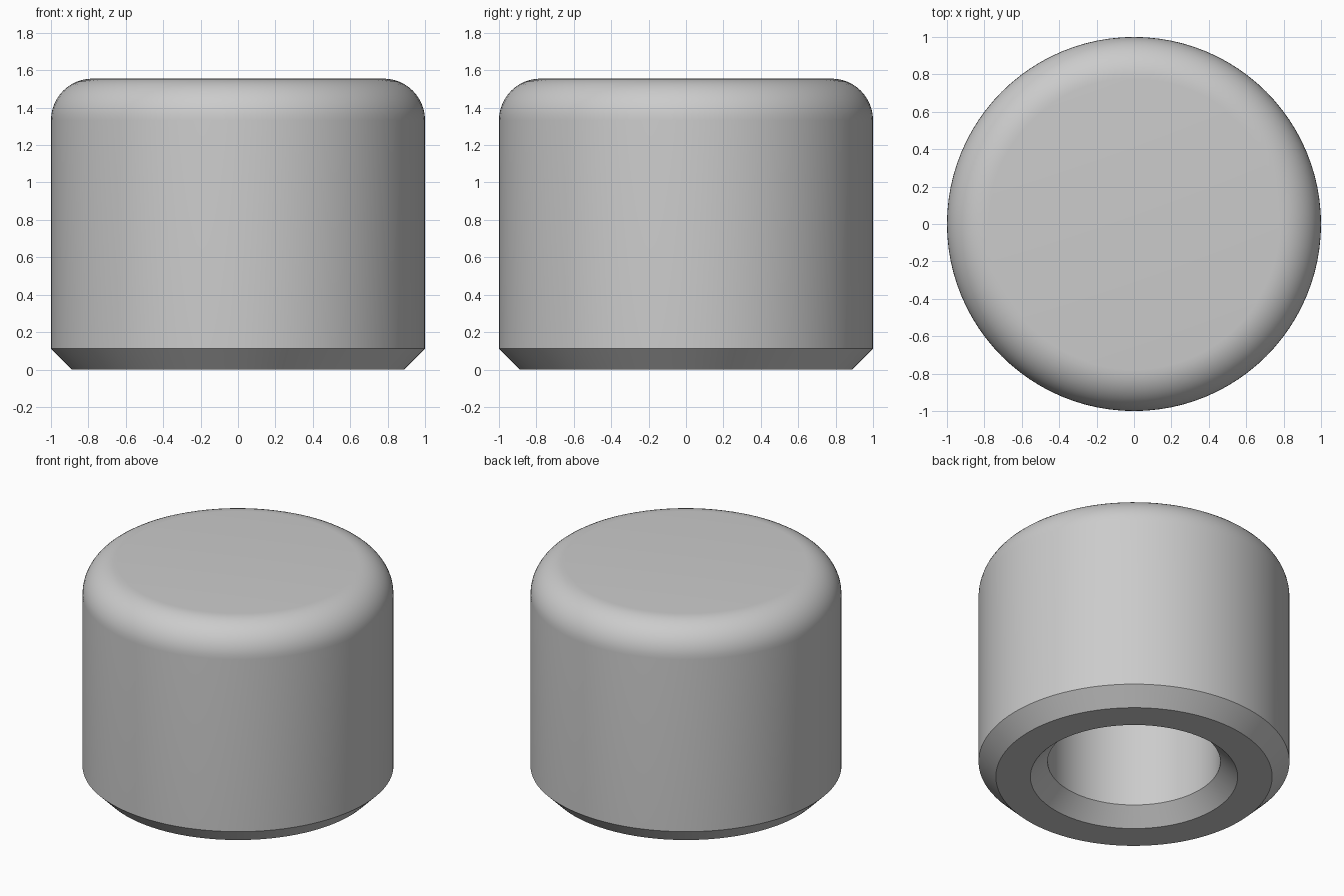
import bpy, bmesh, math

old = bpy.data.objects.get("Cube")
if old:
    bpy.data.objects.remove(old, do_unlink=True)

# Proportions: everything is a multiple of one ninth of the radius
U = 1 / 9
R, H = 9 * U, 14 * U
FILLET, CHAMFER = 2 * U, U
BORE, DEPTH = 5 * U, 10 * U
SEGMENTS = 96

grey = bpy.data.materials.new("light grey")
grey.use_nodes = True
colour = (0.6, 0.6, 0.6, 1)
grey.diffuse_color = colour
grey.node_tree.nodes["Principled BSDF"].inputs["Base Color"].default_value = colour


def lathe(name, profile, material):
    """Revolve a radius/height profile about z; ends on the axis are closed."""
    bm = bmesh.new()
    verts = [bm.verts.new((r, 0, z)) for r, z in profile]
    edges = [bm.edges.new(pair) for pair in zip(verts, verts[1:])]
    bmesh.ops.spin(bm, geom=verts + edges, axis=(0, 0, 1), cent=(0, 0, 0),
                   angle=math.tau, steps=SEGMENTS, use_merge=True)
    bmesh.ops.remove_doubles(bm, verts=bm.verts, dist=1e-5)
    bmesh.ops.recalc_face_normals(bm, faces=bm.faces)
    mesh = bpy.data.meshes.new(name)
    bm.to_mesh(mesh)
    bm.free()
    mesh.materials.append(material)
    obj = bpy.data.objects.new(name, mesh)
    bpy.context.collection.objects.link(obj)
    return obj


# Rounded top edge
steps = 12
fillet = [(R - FILLET + FILLET * math.sin(a), H - FILLET + FILLET * math.cos(a))
          for a in (i / steps * math.pi / 2 for i in range(steps + 1))]

# Closed top, straight wall, chamfered foot, chamfered blind bore
profile = [(0, H)] + fillet + [
    (R, CHAMFER), (R - CHAMFER, 0),
    (BORE + CHAMFER, 0), (BORE, CHAMFER),
    (BORE, DEPTH), (0, DEPTH)]
cap = lathe("end_cap", profile, grey)

# Smooth curved walls with crisp chamfer edges
bpy.ops.object.select_all(action="DESELECT")
cap.select_set(True)
bpy.context.view_layer.objects.active = cap
bpy.ops.object.shade_smooth_by_angle(angle=math.radians(30))
